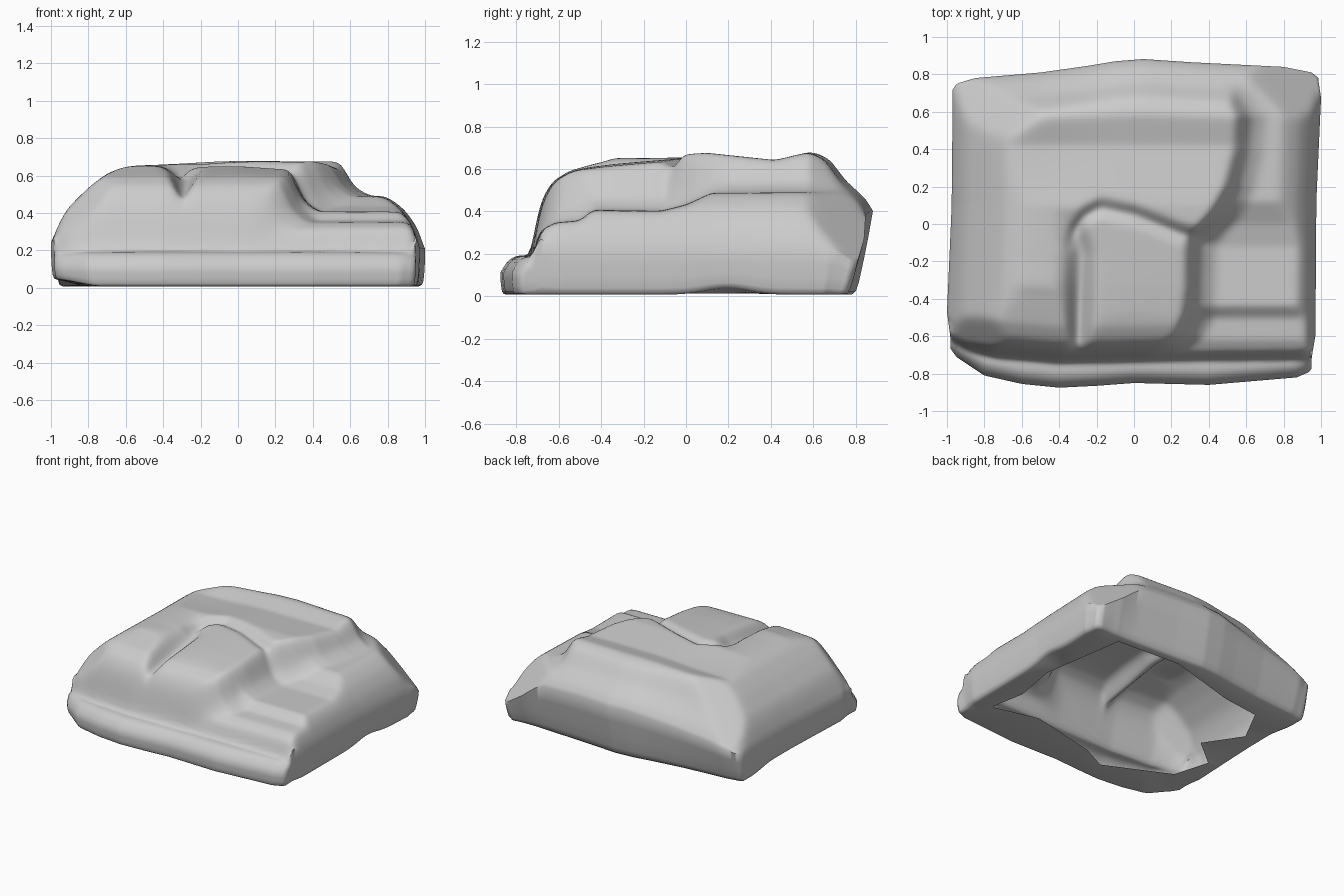
import bpy, bmesh, math
from mathutils import Vector

if "Cube" in bpy.data.objects:
    bpy.data.objects.remove(bpy.data.objects["Cube"])


def curve(t, *pts):
    """Piecewise lookup through (position, value) pairs."""
    if t <= pts[0][0]:
        return pts[0][1]
    for (a, p), (b, q) in zip(pts, pts[1:]):
        if t <= b:
            return p + (q - p) * (t - a) / (b - a)
    return pts[-1][1]


def step(t, a, b):
    k = min(1, max(0, (t - a) / (b - a)))
    return k * k * (3 - 2 * k)


def softmin(vals, k=0.015):
    m = min(vals)
    return m - k * math.log(sum(math.exp((m - v) / k) for v in vals)) * 0.7


# Footprint outline: left, right, front and back edges
def x_left(y): return curve(y, (-.8, -.98), (-.64, -1), (.1, -.975), (.75, -.97))
def x_right(y): return curve(y, (-.8, .95), (-.7, .97), (.1, .975), (.75, 1), (.85, .985))
def y_front(x): return curve(x, (-1, -.64), (-.95, -.71), (-.8, -.81), (-.6, -.855), (-.4, -.875), (-.2, -.865),
                             (0, -.85), (.4, -.86), (.87, -.82), (.94, -.79), (.98, -.72))
def y_back(x): return curve(x, (-.98, .70), (-.95, .75), (-.85, .78), (-.5, .81), (-.25, .845), (-.1, .87),
                            (.05, .882), (.3, .865), (.8, .84), (.95, .81), (1, .77))


def height(x, y):
    # raised plateau with a shallow trough across it
    top = curve(y, (-.2, .665), (.1, .684), (.25, .668), (.42, .65), (.58, .688))
    top -= .025 * math.exp(-((y - .28) / .4) ** 2) * step(-x, .0, .5)
    # centre block sunk in front of the plateau
    wall = curve(x, (-.36, -.12), (-.33, -.02), (-.27, .07), (-.18, .12), (0, .08), (.25, -.02), (.4, -.06))
    inside = (1 - step(y, wall - .06, wall + .03)) * step(x, -.37, -.29)
    block = .60 + .05 * (y + .6) / .6 + .01 * math.exp(-(x / .2) ** 2)
    top += (block - top) * inside
    if -.4 < x < .4:
        top -= .04 * math.exp(-((y - wall + .03) / .035) ** 2) * step(x, -.38, -.3)
    # groove left of the block
    groove_x = curve(y, (-.7, -.30), (-.15, -.28), (.05, -.33))
    depth = curve(y, (-.7, .13), (-.4, .10), (-.1, .06), (.08, 0))
    top -= depth * math.exp(-((x - groove_x) / (.08 if x < groove_x else .05)) ** 2)
    # stepped lower shelf on the right
    edge = curve(y, (-.75, -.2), (-.70, .0), (-.66, .15), (-.6, .24), (-.5, .29), (-.35, .31), (-.1, .315),
                 (-.04, .36), (.05, .44), (.2, .52), (.4, .57), (.58, .58), (.7, .5), (.8, .4))
    shelf = curve(y, (-.7, .31), (-.62, .355), (-.5, .365), (-.44, .415), (-.12, .41), (0, .44), (.12, .495), (.8, .5))
    drop = .6 * step(x, edge - .05, edge + .05) + .4 * step(x, edge - .02, edge + .15)
    top += (shelf - top) * drop
    # rounded outer shoulders and cut corners
    dl, dr, db = x - x_left(y), x_right(y) - x, y_back(x) - y
    left = curve(dl, (0, .25), (.03, .34), (.08, .43), (.19, .54), (.29, .62), (.45, .69), (.7, .9))
    right = curve(dr, (0, .22), (.025, .32), (.1, .425), (.2, .505), (.4, .95))
    back = curve(db, (0, .40), (.03, .455), (.13, .55), (.2, .65), (.28, .70), (.5, 1))
    back += curve(x, (-1, -.13), (-.5, -.05), (-.1, .01), (.3, .01), (.7, -.01), (1, -.1)) * (1 - step(db, 0, .25))
    back_left = .25 + .92 * ((x + .97) + (.75 - y)) / 1.414
    back_right = .14 + 1.2 * ((1 - x) + (.8 - y)) / 1.414
    front_left = .22 + 1.45 * ((x + 1) + (y + .62)) / 1.414
    # front face above the ledge, then the lip below it
    ledge = curve(x, (-1, -.60), (-.9, -.66), (-.75, -.70), (-.4, -.73), (.1, -.72), (.97, -.71))
    t = y - ledge
    front = curve(t, (0, .22), (.015, .34), (.05, .47), (.1, .55), (.18, .60), (.35, .65), (.6, .8))
    z = softmin([top, left, right, back, back_left, back_right, front_left, front])
    z = max(z, .12)
    df = y - y_front(x)
    lip = curve(df, (0, .12), (.02, .165), (.06, .195), (.12, .205))
    lip -= .02 * math.exp(-(t / .02) ** 2)
    k = step(t, -.02, .02)
    return min(lip, z) * (1 - k) + z * k


# Top surface as a warped grid
N = 120
bm = bmesh.new()
rows = []
for j in range(N + 1):
    v = -.86 + 1.72 * j / N
    row = []
    for i in range(N + 1):
        x = x_left(v) + (x_right(v) - x_left(v)) * i / N
        y = y_front(x) + (y_back(x) - y_front(x)) * j / N
        row.append(bm.verts.new((x, y, height(x, y))))
    rows.append(row)
for j in range(N):
    for i in range(N):
        bm.faces.new((rows[j][i], rows[j][i + 1], rows[j + 1][i + 1], rows[j + 1][i]))
for _ in range(5):
    inner = [w for r in rows[1:-1] for w in r[1:-1]]
    bmesh.ops.smooth_vert(bm, verts=inner, factor=.5, use_axis_x=True, use_axis_y=True, use_axis_z=True)

# Side walls: the border dropped to the ground, back wall leaning in
border = (rows[0][:-1] + [r[-1] for r in rows[:-1]] + rows[-1][:0:-1] + [r[0] for r in rows[:0:-1]])


def bridge(a, b):
    n = len(a)
    for i in range(n):
        k = (i + 1) % n
        bm.faces.new((a[k], a[i], b[i], b[k]))


def ground(x, y):
    return (.015 + .03 * math.exp(-((y - .2) / .15) ** 2) * step(x, .5, .9)
            + .035 * step(-x, .75, 1) * (1 - step(y, .3, .6)))


prev = border
for f, inset in ((.3, 0), (.6, .003), (.85, .008), (.96, .016), (1, .035)):
    ring = []
    for w in border:
        x, y, z = w.co
        lean = .07 * f * step(y, .6, .8) * step(z, .05, .3)
        g = ground(x, y)
        ring.append(bm.verts.new((x * (1 - inset), y * (1 - inset) - lean, z + (g - z) * f)))
    bridge(prev, ring)
    prev = ring

# Underside rim with a ragged opening
hole = [Vector(p) for p in ((.81, -.57), (.76, -.3), (.82, .04), (.72, .69), (.2, .72), (-.36, .56), (-.66, .52),
                            (-.8, .25), (-.62, -.02), (-.84, -.2), (-.76, -.47), (-.28, -.70), (-.08, -.6), (.46, -.48))]


def hole_point(d):
    best = None
    for a, b in zip(hole, hole[1:] + hole[:1]):
        e = b - a
        den = d.x * e.y - d.y * e.x
        if abs(den) < 1e-9:
            continue
        r = (a.x * e.y - a.y * e.x) / den
        s = (a.x * d.y - a.y * d.x) / den
        if r > 0 and -1e-6 <= s <= 1 + 1e-6:
            best = r if best is None else min(best, r)
    return d * min(.97, best or .8)


rim = []
for w in prev:
    p = hole_point(Vector((w.co.x, w.co.y)))
    rim.append(bm.verts.new((p.x, p.y, .02)))
bridge(prev, rim)

lo = min(w.co.z for w in bm.verts)
for w in bm.verts:
    w.co.z -= lo * .5
bm.normal_update()
mesh = bpy.data.meshes.new("stone_shell")
bm.to_mesh(mesh)
bm.free()
stone = bpy.data.objects.new("stone_shell", mesh)
bpy.context.collection.objects.link(stone)
bpy.context.view_layer.objects.active = stone
stone.select_set(True)
bpy.ops.object.shade_smooth_by_angle(angle=math.radians(60))
